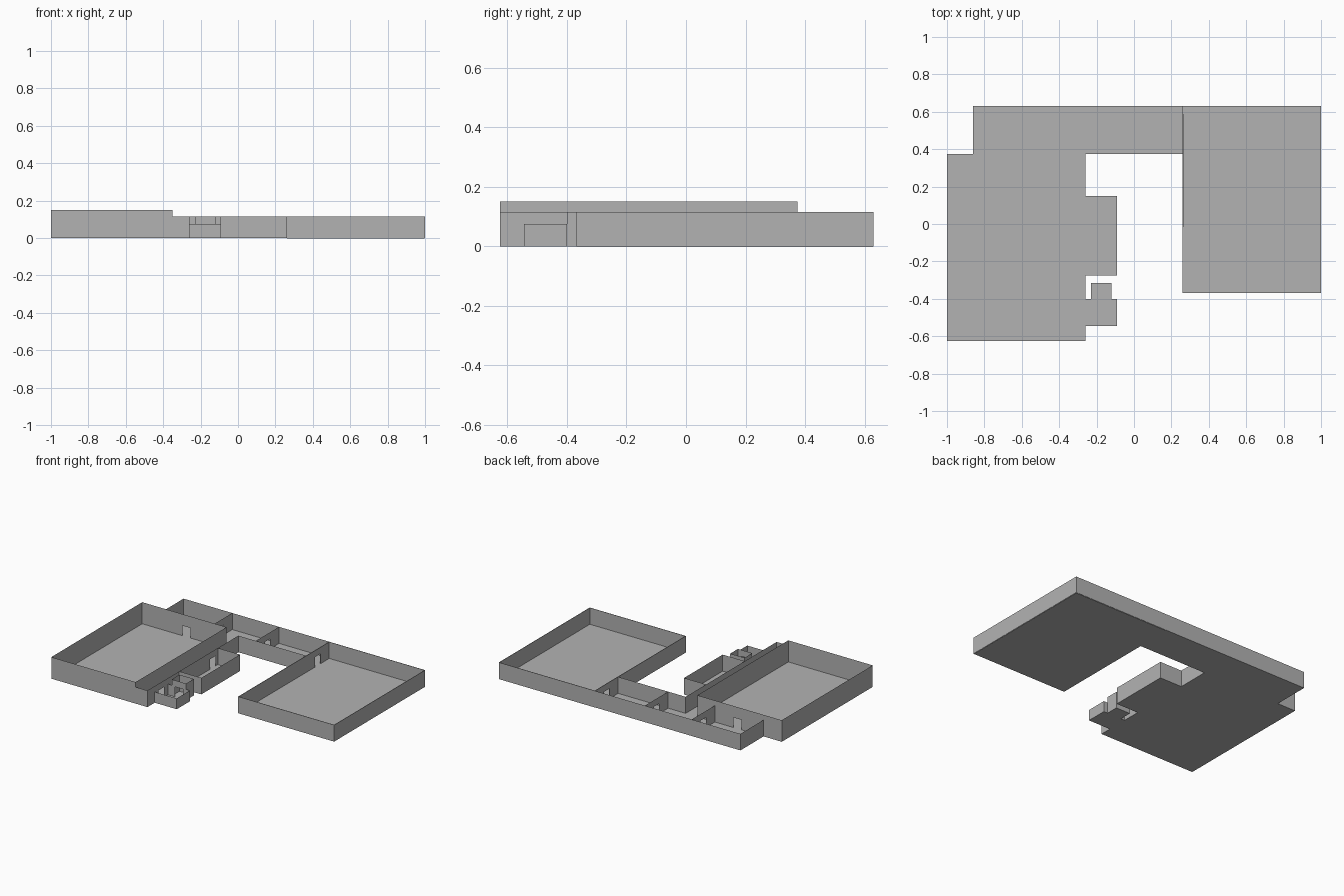
import bpy
import bmesh
from mathutils import Vector

cube = bpy.data.objects.get("Cube")
if cube:
    bpy.data.objects.remove(cube)

grey = bpy.data.materials.new("plain_grey")
grey.use_nodes = True
colour = (0.45, 0.45, 0.45, 1)
grey.diffuse_color = colour
grey.node_tree.nodes["Principled BSDF"].inputs["Base Color"].default_value = colour

LOW, TALL, SMALL = 0.115, 0.15, 0.075
DOOR_W, DOOR_H = 0.06, 0.07


def face(bm, points):
    bm.faces.new([bm.verts.new(p) for p in points])


def floor(bm, x0, x1, y0, y1):
    face(bm, [(x0, y0, 0), (x1, y0, 0), (x1, y1, 0), (x0, y1, 0)])


def wall(bm, start, end, height, door=None):
    """Upright sheet; door is the distance of the doorway centre from start."""
    a, b = Vector((*start, 0)), Vector((*end, 0))
    along = (b - a).normalized()
    length = (b - a).length

    def panel(s0, s1, z0, z1):
        p, q = a + along * s0, a + along * s1
        face(bm, [(p.x, p.y, z0), (q.x, q.y, z0), (q.x, q.y, z1), (p.x, p.y, z1)])

    if door is None:
        panel(0, length, 0, height)
    else:
        s0, s1 = door - DOOR_W / 2, door + DOOR_W / 2
        panel(0, s0, 0, height)
        panel(s0, s1, DOOR_H, height)
        panel(s1, length, 0, height)


def part(name, floor_rect, walls, thickness=0):
    bm = bmesh.new()
    floor(bm, *floor_rect)
    for w in walls:
        wall(bm, *w)
    bmesh.ops.remove_doubles(bm, verts=bm.verts, dist=0.0001)
    mesh = bpy.data.meshes.new(name)
    bm.to_mesh(mesh)
    bm.free()
    mesh.materials.append(grey)
    obj = bpy.data.objects.new(name, mesh)
    bpy.context.collection.objects.link(obj)
    if thickness:
        mod = obj.modifiers.new("wall_thickness", "SOLIDIFY")
        mod.thickness = thickness
        mod.offset = -1
    return obj


# Main plan lines
W, HALL_W, HALL_E, ROOM_E = -1.0, -0.35, -0.26, -0.09
S, MID, N = -0.625, 0.375, 0.63
EAST_W, EAST_E, EAST_S = 0.26, 1.0, -0.37

# Tall west room with a doorway to the north passage
part("west_hall", (W, HALL_W, S, MID), [
    ((W, S), (HALL_W, S), TALL),
    ((HALL_W, S), (HALL_W, MID), TALL),
    ((W, MID), (HALL_W, MID), TALL, 0.34),
    ((W, S), (W, MID), TALL),
])

# Narrow corridor beside it
part("side_corridor", (HALL_W, HALL_E, S, MID), [
    ((HALL_W, S), (HALL_E, S), LOW),
    ((HALL_E, S), (HALL_E, -0.275), LOW, 0.15),
    ((HALL_E, -0.275), (HALL_E, MID), LOW, 0.37),
])

# North passage in three bays with doorways between
part("north_passage_west", (-0.86, -0.485, MID, N), [
    ((-0.86, MID), (-0.86, N), LOW),
    ((-0.86, N), (-0.485, N), LOW),
    ((-0.485, MID), (-0.485, N), LOW, 0.128),
])
part("north_passage_east", (-0.485, EAST_W, MID, N), [
    ((-0.485, N), (EAST_W, N), LOW),
    ((HALL_E, MID), (EAST_W, MID), LOW),
    ((-0.125, MID), (-0.125, N), LOW, 0.128),
])

# Large east room
part("east_hall", (EAST_W, EAST_E, EAST_S, N), [
    ((EAST_W, EAST_S), (EAST_E, EAST_S), LOW),
    ((EAST_E, EAST_S), (EAST_E, N), LOW),
    ((EAST_E, N), (EAST_W, N), LOW),
    ((EAST_W, N), (EAST_W, EAST_S), LOW, 0.128),
], thickness=0.004)

# Small rooms off the corridor
part("side_room", (HALL_E, ROOM_E, -0.275, 0.15), [
    ((HALL_E, -0.275), (ROOM_E, -0.275), LOW),
    ((ROOM_E, -0.275), (ROOM_E, 0.15), LOW),
    ((HALL_E, 0.15), (ROOM_E, 0.15), LOW),
])
part("entry_room", (HALL_E, ROOM_E, -0.545, -0.4), [
    ((HALL_E, -0.545), (ROOM_E, -0.545), SMALL),
    ((ROOM_E, -0.545), (ROOM_E, -0.4), SMALL),
    ((HALL_E, -0.4), (-0.23, -0.4), SMALL),
    ((-0.12, -0.4), (ROOM_E, -0.4), SMALL),
])
part("closet", (-0.23, -0.12, -0.4, -0.315), [
    ((-0.23, -0.4), (-0.12, -0.4), LOW, 0.055),
    ((-0.12, -0.4), (-0.12, -0.315), LOW),
    ((-0.23, -0.315), (-0.12, -0.315), LOW),
    ((-0.23, -0.4), (-0.23, -0.315), LOW),
])
